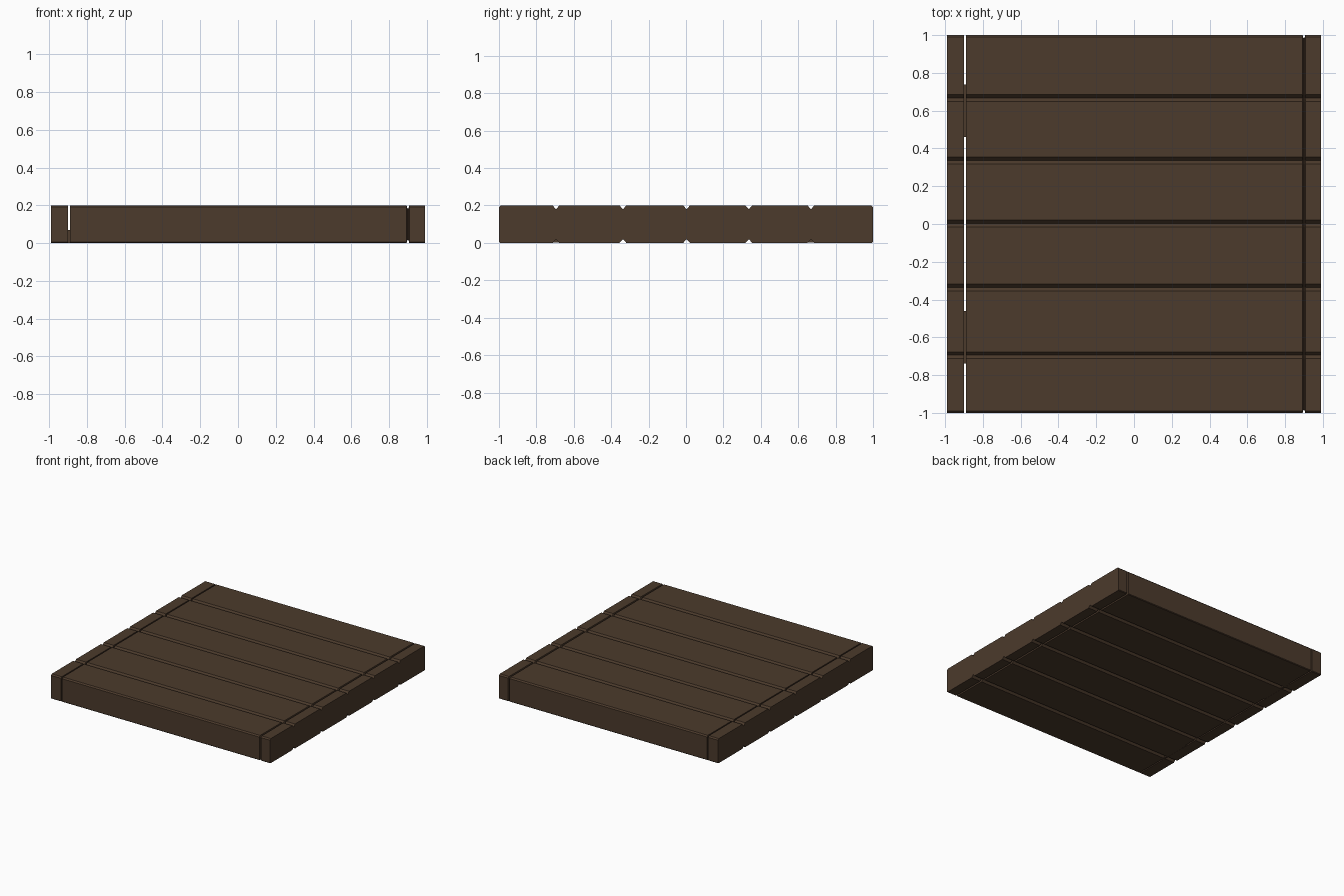
import bpy, bmesh

if "Cube" in bpy.data.objects:
    bpy.data.objects.remove(bpy.data.objects["Cube"])

wood = bpy.data.materials.new("dark brown wood")
wood.diffuse_color = (0.072, 0.043, 0.025, 1)
wood.use_nodes = True
wood.node_tree.nodes["Principled BSDF"].inputs["Base Color"].default_value = wood.diffuse_color

H = 0.2
GROOVES = [-0.695, -0.337, 0.003, 0.336, 0.668]   # seams between planks
HALF, DEPTH = 0.018, 0.02


def profile():
    """Plank cross-section (y, z) with V seams above and below."""
    bottom = [(-1, 0.005), (-0.995, 0)]
    for g in GROOVES:
        bottom += [(g - HALF, 0), (g, DEPTH), (g + HALF, 0)]
    bottom += [(0.995, 0), (1, 0.005)]
    top = [(1, H - 0.01), (0.99, H)]
    for g in reversed(GROOVES):
        top += [(g + HALF, H), (g, H - DEPTH), (g - HALF, H)]
    top += [(-0.99, H), (-1, H - 0.01)]
    return bottom + top


def loft(name, sections):
    """Skin the profile along x; each section is (x, inset)."""
    bm = bmesh.new()
    rings = []
    for x, inset in sections:
        ring = []
        for y, z in profile():
            y = max(-1 + inset, min(1 - inset, y))
            z = max(inset, min(H - inset, z))
            ring.append(bm.verts.new((x, y, z)))
        rings.append(ring)
    n = len(rings[0])
    for a, b in zip(rings, rings[1:]):
        for i in range(n):
            j = (i + 1) % n
            bm.faces.new((a[i], a[j], b[j], b[i]))
    bm.faces.new(rings[0])
    bm.faces.new(rings[-1])
    bmesh.ops.recalc_face_normals(bm, faces=bm.faces)
    me = bpy.data.meshes.new(name)
    bm.to_mesh(me)
    bm.free()
    me.materials.append(wood)
    ob = bpy.data.objects.new(name, me)
    bpy.context.collection.objects.link(ob)
    return ob


# loose strip of plank ends on the left
loft("left_end_strip", [(-0.99, 0), (-0.9, 0)])
# main planks, joined to the right strip by a groove all round
loft("planks", [(-0.89, 0), (0.893, 0), (0.897, 0.016),
                (0.903, 0.016), (0.907, 0), (0.99, 0)])

# tenons bridging the left gap
for side, label in ((-1, "front"), (1, "back")):
    bpy.ops.mesh.primitive_cube_add(size=1, location=(-0.895, side * 0.6, 0.0355))
    ob = bpy.context.object
    ob.name = label + "_tenon"
    ob.scale = (0.014, 0.28, 0.069)
    ob.data.materials.append(wood)
